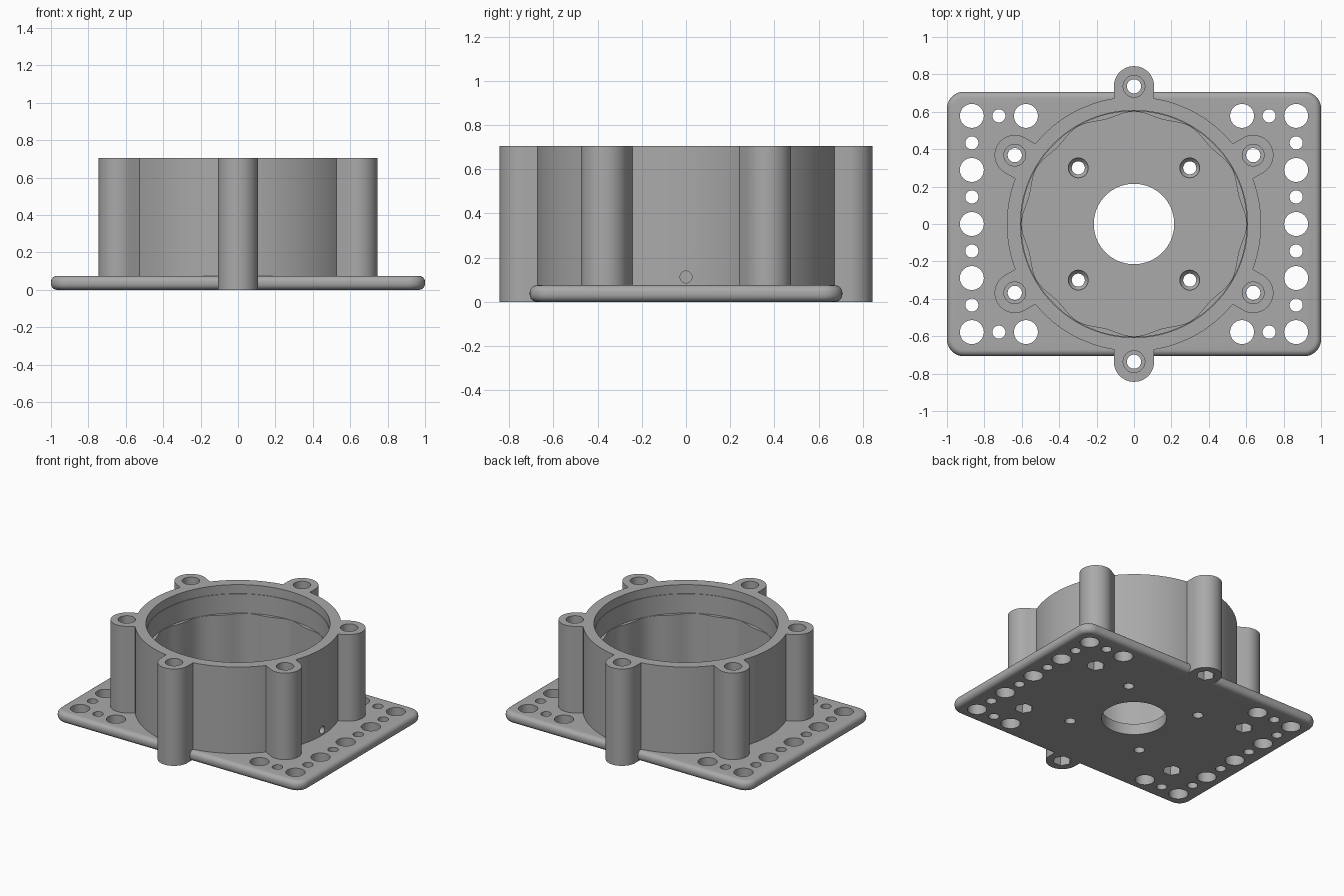
import bpy, bmesh
from math import sin, cos, pi, radians, hypot, atan2

if "Cube" in bpy.data.objects:
    bpy.data.objects.remove(bpy.data.objects["Cube"], do_unlink=True)

TOP, PLATE, FLOOR = 0.705, 0.075, 0.08
LOW = -0.05                      # cutters start below the base
grey = bpy.data.materials.new("plain grey")
grey.use_nodes = True
GREY = (0.4, 0.4, 0.4, 1)
grey.diffuse_color = GREY
grey.node_tree.nodes["Principled BSDF"].inputs["Base Color"].default_value = GREY


def circle(r, n=40, x=0, y=0, turn=0.0):
    return [(x + r * cos(2 * pi * i / n + turn), y + r * sin(2 * pi * i / n + turn)) for i in range(n)]


def loft(bm, stations):
    """Closed solid through matching (outline, z) stations."""
    rings = [[bm.verts.new((x, y, z)) for x, y in pts] for pts, z in stations]
    for a, b in zip(rings, rings[1:]):
        for i in range(len(a)):
            j = (i + 1) % len(a)
            bm.faces.new((a[i], a[j], b[j], b[i]))
    bm.faces.new(rings[0][::-1])
    bm.faces.new(rings[-1])


def make(name, solids):
    bm = bmesh.new()
    for s in solids:
        loft(bm, s)
    bmesh.ops.recalc_face_normals(bm, faces=bm.faces)
    mesh = bpy.data.meshes.new(name)
    bm.to_mesh(mesh)
    bm.free()
    mesh.materials.append(grey)
    ob = bpy.data.objects.new(name, mesh)
    bpy.context.collection.objects.link(ob)
    return ob


def combine(target, other, operation):
    mod = target.modifiers.new("combine", "BOOLEAN")
    mod.operation, mod.solver, mod.object = operation, "EXACT", other
    bpy.context.view_layer.objects.active = target
    bpy.ops.object.modifier_apply(modifier=mod.name)
    bpy.data.objects.remove(other, do_unlink=True)


def rounded_rect(hx, hy, r, n=10):
    pts = []
    for k, (sx, sy) in enumerate([(1, 1), (-1, 1), (-1, -1), (1, -1)]):
        for i in range(n + 1):
            a = (k + i / n) * pi / 2
            pts.append((sx * (hx - r) + r * cos(a), sy * (hy - r) + r * sin(a)))
    return pts


# Base plate with rolled edges
ROLL = 0.033
steps = [i * pi / 12 for i in range(7)]
edge = [(ROLL * (1 - sin(a)), ROLL * (1 - cos(a))) for a in steps]
edge += [(d, PLATE - z) for d, z in reversed(edge)]
housing = make("motor_mount_housing", [[
    (rounded_rect(1 - d, 0.707 - d, 0.09 - d), z) for d, z in edge]])

# Round wall
combine(housing, make("wall", [[(circle(0.68, 128), 0.03), (circle(0.68, 128), TOP)]]), "UNION")

# Six screw bosses, each a rounded tongue pointing outward
BOSS_R, BOSS_D = 0.108, 0.736
boss_angles = [radians(30 + 60 * k) for k in range(6)]


def boss_outline(angle):
    half = [(BOSS_D + BOSS_R * cos(t), BOSS_R * sin(t))
            for t in (-pi / 2 + pi * i / 24 for i in range(25))]
    pts = [(0.62, -BOSS_R)] + half + [(0.62, BOSS_R)]
    c, s = cos(angle), sin(angle)
    return [(x * c - y * s, x * s + y * c) for x, y in pts]


combine(housing, make("bosses", [
    [(boss_outline(a), 0), (boss_outline(a), TOP)] for a in boss_angles]), "UNION")

# Cavity: scalloped below a ledge, round above it
N = 144
wavy = []
for x, y in circle(1, N):
    r = 0.59 + 0.011 * cos(12 * atan2(y, x))
    wavy.append((r * x, r * y))
combine(housing, make("cavity", [[
    (wavy, FLOOR), (wavy, 0.5), (circle(0.603, N), 0.5), (circle(0.603, N), 0.64),
    (circle(0.607, N), 0.64), (circle(0.607, N), TOP + 0.1)]]), "DIFFERENCE")

# Centre opening and countersunk motor screw holes
holes = [[(circle(0.215, 72), LOW), (circle(0.215, 72), 0.2)]]
for sx in (-1, 1):
    for sy in (-1, 1):
        at = dict(x=sx * 0.298, y=sy * 0.3)
        holes.append([(circle(0.035, **at), LOW), (circle(0.035, **at), 0.04),
                      (circle(0.053, **at), 0.06), (circle(0.053, **at), 0.2)])

# Mounting hole pattern along both ends of the plate
P = 0.1445
BIG, SMALL = 0.064, 0.035
for side in (-1, 1):
    spots = [(6 * P, k * P, SMALL if k % 2 else BIG) for k in range(-4, 5)]
    spots += [(k * P, s * 4 * P, SMALL if k % 2 else BIG) for k in (4, 5) for s in (-1, 1)]
    for x, y, r in spots:
        ring = circle(r, 40, side * x, y)
        holes.append([(ring, LOW), (ring, 0.2)])
combine(housing, make("floor_holes", holes), "DIFFERENCE")

# Stepped bores and hexagonal nut pockets in the bosses
bores, pockets = [], []
for a in boss_angles:
    at = dict(x=BOSS_D * cos(a), y=BOSS_D * sin(a))
    bores.append([(circle(0.038, **at), LOW), (circle(0.038, **at), 0.4),
                  (circle(0.058, **at), 0.4), (circle(0.058, **at), TOP + 0.1)])
    hexagon = circle(0.062, 6, **at)
    pockets.append([(hexagon, LOW), (hexagon, 0.07)])
combine(housing, make("bores", bores), "DIFFERENCE")
combine(housing, make("nut_pockets", pockets), "DIFFERENCE")

# Small cable hole through the left wall
cable = make("cable_hole", [[(circle(0.027, 32), 0), (circle(0.027, 32), 0.3)]])
cable.rotation_euler = (0, pi / 2, 0)
cable.location = (0.5, 0, 0.112)
bpy.context.view_layer.update()
combine(housing, cable, "DIFFERENCE")

# Smooth the curved walls, keep machined edges crisp
bpy.ops.object.select_all(action="DESELECT")
housing.select_set(True)
bpy.context.view_layer.objects.active = housing
bpy.ops.object.shade_smooth_by_angle(angle=radians(30))
